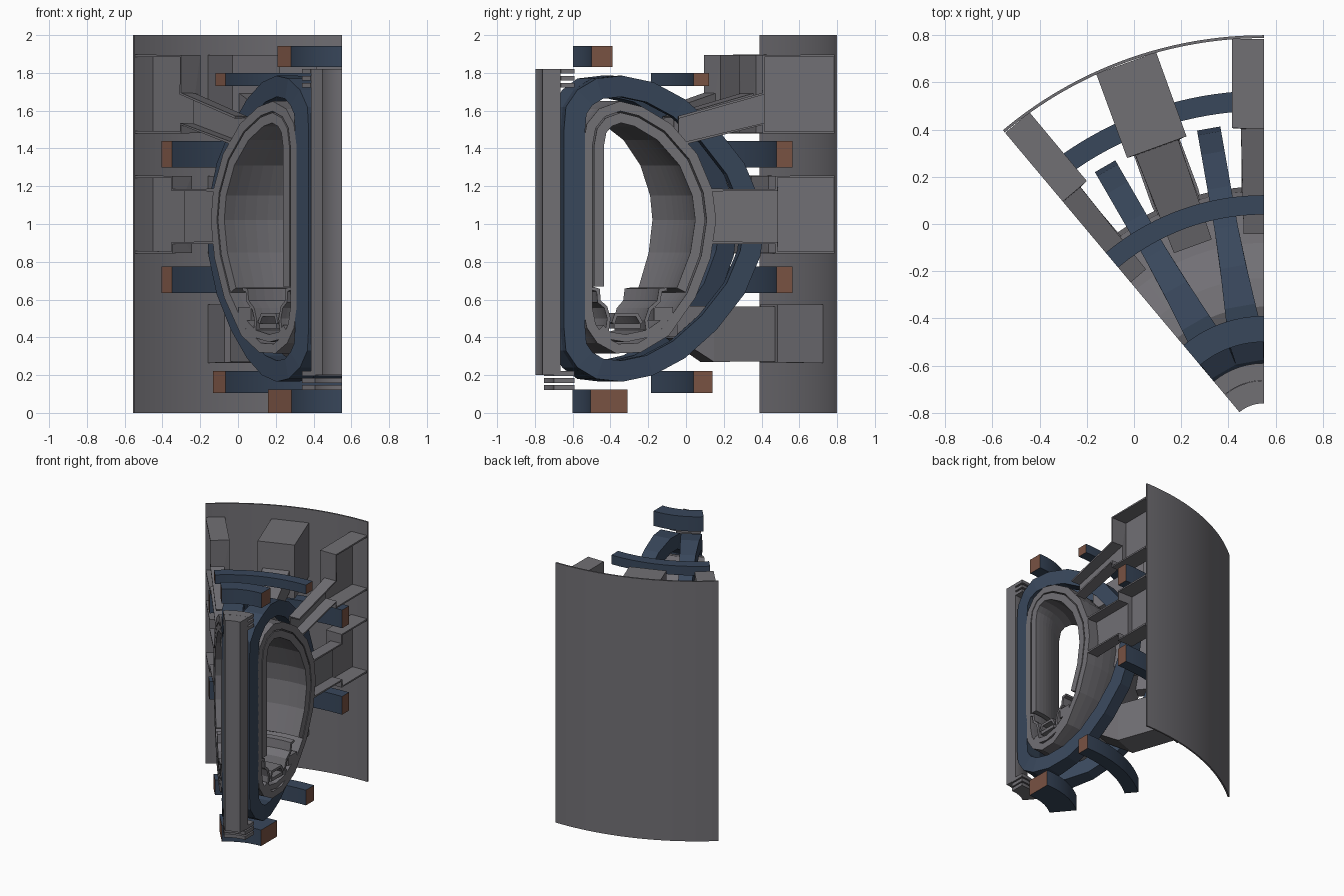
import bpy, bmesh, math
from mathutils import Vector

if "Cube" in bpy.data.objects:
    bpy.data.objects.remove(bpy.data.objects["Cube"])

AX, AY = 0.55, -0.92          # machine axis; the wedge spans 40 degrees
SPAN = math.radians(40)


def material(name, rgb):
    m = bpy.data.materials.new(name)
    m.diffuse_color = (*rgb, 1)
    m.use_nodes = True
    m.node_tree.nodes["Principled BSDF"].inputs["Base Color"].default_value = m.diffuse_color
    return m


GRAY = material("steel gray", (0.165, 0.16, 0.175))
BLUE = material("coil blue", (0.04, 0.063, 0.105))
BROWN = material("copper brown", (0.19, 0.085, 0.055))


def place(r, s, z, phi):
    """Point at radius r, sideways offset s, height z, in the plane at angle phi."""
    c, n = math.cos(phi), math.sin(phi)
    return (AX - r * n - s * c, AY + r * c - s * n, z)


def finish(name, bm, mats, smooth=False):
    bmesh.ops.recalc_face_normals(bm, faces=bm.faces)
    me = bpy.data.meshes.new(name)
    bm.to_mesh(me)
    bm.free()
    for m in mats:
        me.materials.append(m)
    if smooth:
        me.polygons.foreach_set("use_smooth", [True] * len(me.polygons))
        me.set_sharp_from_angle(angle=math.radians(30))
    ob = bpy.data.objects.new(name, me)
    bpy.context.collection.objects.link(ob)
    return ob


def offset(pts, d, closed=True):
    """Shift a polyline sideways (inward for a counter-clockwise loop)."""
    v = [Vector(p) for p in pts]
    n, out = len(v), []
    for i in range(n):
        a = v[i] - v[i - 1] if closed or i > 0 else v[1] - v[0]
        b = v[(i + 1) % n] - v[i] if closed or i < n - 1 else a
        na = Vector((-a.y, a.x)).normalized()
        nb = Vector((-b.y, b.x)).normalized()
        m = (na + nb).normalized()
        out.append(tuple(v[i] + m * (d / max(m.dot(na), 0.6))))
    return out


def band(name, outer, inner, stations, mats, closed=True, smooth=False):
    """Sweep the strip between two loops through stations; end faces take the last material."""
    bm = bmesh.new()
    n = len(outer)
    rows = [[[bm.verts.new(f(r, z)) for r, z in loop] for loop in (outer, inner)] for f in stations]
    spans = range(n if closed else n - 1)
    for (o0, i0), (o1, i1) in zip(rows, rows[1:]):
        for i in spans:
            j = (i + 1) % n
            bm.faces.new((o0[i], o0[j], o1[j], o1[i]))
            bm.faces.new((i0[j], i0[i], i1[i], i1[j]))
        if not closed:
            for e in (0, -1):
                bm.faces.new((o0[e], o1[e], i1[e], i0[e]))
    for o, i_ in (rows[0], rows[-1]):
        for i in spans:
            j = (i + 1) % n
            f = bm.faces.new((o[i], i_[i], i_[j], o[j]))
            f.material_index = len(mats) - 1
    return finish(name, bm, mats, smooth)


def turn(n):
    return [lambda r, z, p=SPAN * k / n: place(r, 0, z, p) for k in range(n + 1)]


def ring(name, r0, r1, z0, z1, mats, n=20):
    band(name, [(r0, z0), (r1, z0)], [(r0, z1), (r1, z1)], turn(n), mats, closed=False, smooth=True)


# outer cryostat shell, central column and its clamp plates
ring("cryostat_shell", 1.708, 1.72, 0, 2, [GRAY], 32)
ring("central_column", 0.16, 0.256, 0.2, 1.82, [GRAY], 12)
for k in range(3):
    ring(f"upper_clamp_plate_{k}", 0.257, 0.33, 1.722 + 0.037 * k, 1.746 + 0.037 * k, [GRAY], 12)
    ring(f"lower_clamp_plate_{k}", 0.22, 0.33, 0.122 + 0.037 * k, 0.148 + 0.037 * k, [GRAY], 12)

# horizontal ring coils with copper cut ends
for k, c in enumerate([(0.42, 0.53, 1.83, 1.943), (0.96, 1.042, 1.73, 1.8),
                       (1.4, 1.485, 1.3, 1.44), (1.4, 1.485, 0.635, 0.775),
                       (0.96, 1.06, 0.105, 0.222), (0.415, 0.61, 0, 0.123)]):
    ring(f"ring_coil_{k + 1}", *c, [BLUE, BROWN])

# two upright D-shaped coils, wedge-shaped near the axis
half = [(1.345, 0.975), (1.325, 1.12), (1.24, 1.32), (1.09, 1.51), (0.92, 1.66), (0.75, 1.75),
        (0.58, 1.785), (0.44, 1.77), (0.34, 1.71), (0.28, 1.62), (0.27, 1.5)]
d_outer = half + [(r, 1.95 - z) for r, z in half[:0:-1]]
d_inner = offset(d_outer, 0.11)


def coil_half_width(r):
    return min(r * math.tan(math.radians(10)), max(0.05, 0.075 - 0.06 * (r - 0.43)))


for k, deg in enumerate((10, 30)):
    p = math.radians(deg)
    sides = [lambda r, z, s=s, p=p: place(r, s * coil_half_width(r), z, p) for s in (-1, 1)]
    band(f"upright_coil_{k + 1}", d_outer, d_inner, sides, [BLUE])

# vessel wall and inner blanket
vessel = [(1.08, 1.02), (1.06, 1.18), (0.98, 1.37), (0.84, 1.53), (0.69, 1.62), (0.57, 1.65),
          (0.46, 1.61), (0.395, 1.53), (0.375, 1.42), (0.375, 0.67), (0.375, 0.55), (0.395, 0.45),
          (0.45, 0.37), (0.55, 0.315), (0.68, 0.32), (0.83, 0.41), (0.97, 0.61), (1.05, 0.82)]
band("vessel_wall", vessel, offset(vessel, 0.05), turn(10), [GRAY])


def lining(d):
    p = offset(vessel, d)
    return p[16:] + p[:10]


band("blanket_lining", lining(0.058), lining(0.11), turn(10), [GRAY], closed=False)

# exhaust trough at the vessel bottom
trough = {
    "inner_target": ([(0.425, 0.66), (0.455, 0.65), (0.46, 0.59), (0.495, 0.56), (0.512, 0.5), (0.5, 0.42)], 0.018),
    "trough_dome": ([(0.535, 0.475), (0.55, 0.52), (0.66, 0.52), (0.685, 0.475)], 0.018),
    "dome_support": ([(0.54, 0.46), (0.68, 0.46)], 0.025),
    "outer_target": ([(0.82, 0.655), (0.785, 0.65), (0.775, 0.59), (0.73, 0.55), (0.71, 0.49), (0.72, 0.42)], 0.018),
    "trough_body": ([(0.47, 0.45), (0.51, 0.41), (0.6, 0.395), (0.72, 0.42), (0.82, 0.49)], 0.04),
    "trough_block": ([(0.75, 0.525), (0.85, 0.525)], 0.07),
}
for name, (path, t) in trough.items():
    band(name, offset(path, t / 2, False), offset(path, -t / 2, False), turn(10), [GRAY], closed=False)


# access ports: hollow stepped ducts, cut in half at the sector edges
def port(name, deg, side, stations):
    bm = bmesh.new()
    p = math.radians(deg)
    rows = []
    for r, z0, z1, w in stations:
        if side:
            sec = [(0, z1), (side * w, z1), (side * w, z0), (0, z0)]
        else:
            sec = [(-w, z1), (w, z1), (w, z0), (-w, z0)]
        rows.append([bm.verts.new(place(r, s, z, p)) for s, z in sec])
    for a, b in zip(rows, rows[1:]):
        for i in range(3 if side else 4):
            j = (i + 1) % 4
            bm.faces.new((a[i], a[j], b[j], b[i]))
    ob = finish(name, bm, [GRAY])
    sol = ob.modifiers.new("wall", "SOLIDIFY")
    sol.thickness = 0.014
    sol.offset = 0


upper = [(0.88, 1.42, 1.565, 0.08), (1.33, 1.53, 1.69, 0.095), (1.33, 1.485, 1.89, 0.13), (1.705, 1.485, 1.89, 0.13)]
middle = [(1.05, 0.9, 1.18, 0.09), (1.4, 0.9, 1.18, 0.09), (1.4, 0.85, 1.25, 0.13), (1.705, 0.85, 1.25, 0.13)]
lower = [(0.9, 0.4, 0.56, 0.08), (1.1, 0.275, 0.56, 0.1), (1.45, 0.275, 0.56, 0.1),
         (1.45, 0.27, 0.57, 0.13), (1.705, 0.27, 0.57, 0.13)]
for deg, side in ((0, 1), (20, 0), (40, -1)):
    port(f"upper_port_{deg}", deg, side, upper)
    port(f"middle_port_{deg}", deg, side, middle)
port("lower_port", 20, 0, lower)
